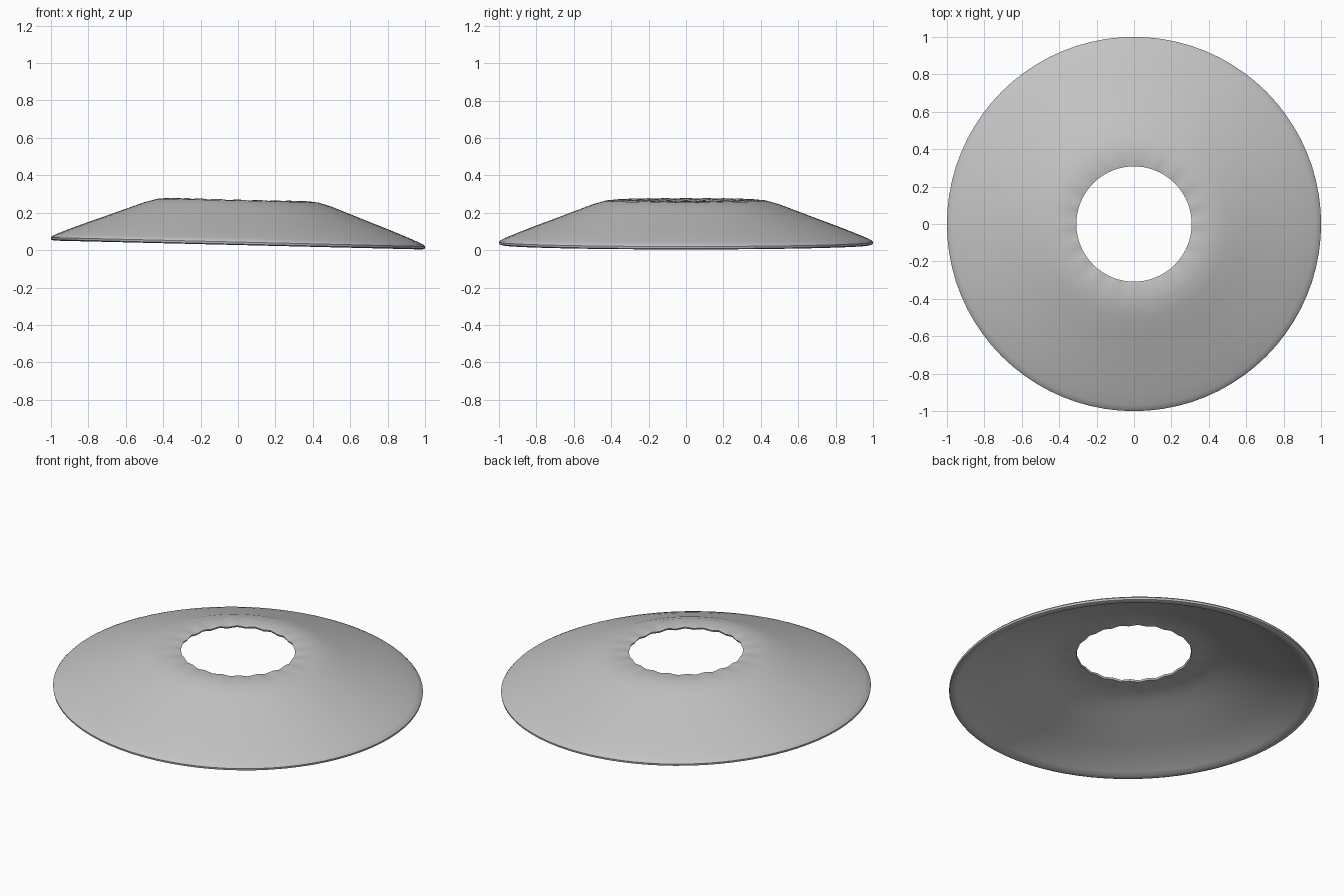
import bpy, bmesh, math

if "Cube" in bpy.data.objects:
    bpy.data.objects.remove(bpy.data.objects["Cube"])

SEGMENTS = 80
SCALLOPS = 20
TILT = -0.024

# Closed cross-section (radius, height): outer slope, rolled rim, underside
PROFILE = [
    (0.308, 0.266), (0.33, 0.270), (0.38, 0.270), (0.43, 0.266),
    (0.50, 0.246), (0.60, 0.208), (0.70, 0.170), (0.80, 0.133),
    (0.90, 0.094), (0.97, 0.065), (0.992, 0.054), (1.0, 0.045),
    (0.998, 0.034), (0.985, 0.029), (0.965, 0.032), (0.94, 0.046),
    (0.88, 0.080), (0.78, 0.120), (0.68, 0.158), (0.58, 0.196),
    (0.49, 0.231), (0.42, 0.250), (0.36, 0.256), (0.312, 0.256),
]

grey = bpy.data.materials.new("light_grey")
grey.diffuse_color = (0.55, 0.55, 0.55, 1)
grey.use_nodes = True
grey.node_tree.nodes["Principled BSDF"].inputs["Base Color"].default_value = grey.diffuse_color


def ring_point(radius, height, angle):
    x, y = radius * math.cos(angle), radius * math.sin(angle)
    # Scalloped collar fading out away from the hole, and a sideways tilt
    fade = max(0.0, 1 - (radius - 0.308) / 0.1)
    wave = 0.004 * fade * math.cos(SCALLOPS * angle)
    return x, y, height + wave + TILT * x


# Flared ring shell
bm = bmesh.new()
rings = []
for i in range(SEGMENTS):
    angle = 2 * math.pi * i / SEGMENTS
    rings.append([bm.verts.new(ring_point(r, z, angle)) for r, z in PROFILE])
for i, ring in enumerate(rings):
    following = rings[(i + 1) % SEGMENTS]
    for j in range(len(PROFILE)):
        k = (j + 1) % len(PROFILE)
        bm.faces.new((ring[j], ring[k], following[k], following[j]))
bmesh.ops.recalc_face_normals(bm, faces=bm.faces)

# Stand the lowest rim point on the ground
lowest = min(v.co.z for v in bm.verts)
bmesh.ops.translate(bm, verts=bm.verts, vec=(0, 0, -lowest + 0.004))

mesh = bpy.data.meshes.new("flared_ring")
bm.to_mesh(mesh)
bm.free()
mesh.materials.append(grey)
flared_ring = bpy.data.objects.new("flared_ring", mesh)
bpy.context.collection.objects.link(flared_ring)
bpy.context.view_layer.objects.active = flared_ring
flared_ring.select_set(True)
bpy.ops.object.shade_smooth_by_angle(angle=math.radians(50))
